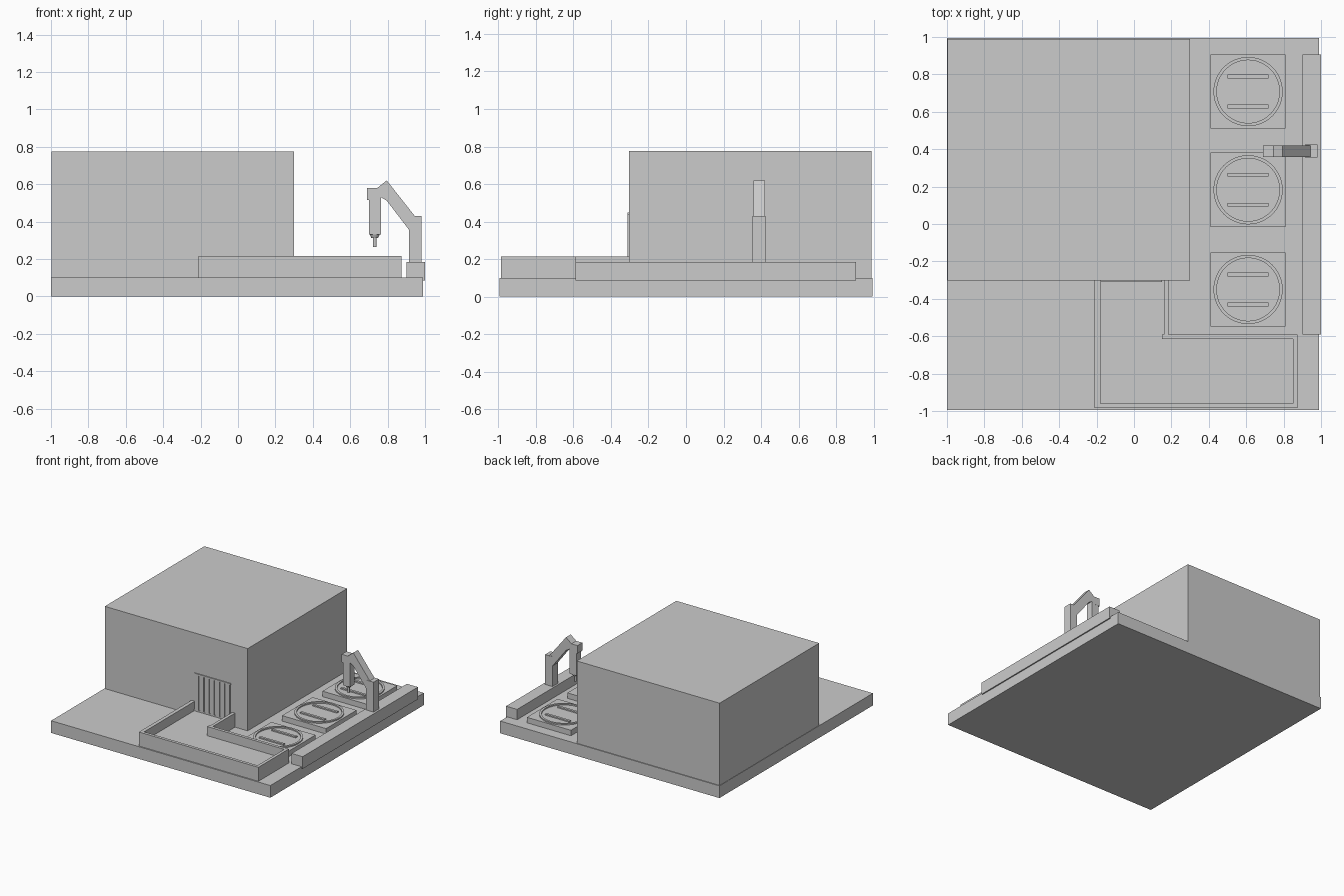
import bpy, bmesh, math
from mathutils import Matrix, Vector

if "Cube" in bpy.data.objects:
    bpy.data.objects.remove(bpy.data.objects["Cube"])


def make_object(name, bm):
    bmesh.ops.recalc_face_normals(bm, faces=bm.faces)
    mesh = bpy.data.meshes.new(name)
    bm.to_mesh(mesh)
    bm.free()
    obj = bpy.data.objects.new(name, mesh)
    bpy.context.collection.objects.link(obj)
    return obj


def box(name, x0, x1, y0, y1, z0, z1):
    bm = bmesh.new()
    size = Matrix.Diagonal((x1 - x0, y1 - y0, z1 - z0, 1))
    centre = Matrix.Translation(((x0 + x1) / 2, (y0 + y1) / 2, (z0 + z1) / 2))
    bmesh.ops.create_cube(bm, size=1, matrix=centre @ size)
    return make_object(name, bm)


def prism(name, points, offset):
    bm = bmesh.new()
    face = bm.faces.new([bm.verts.new(p) for p in points])
    new = bmesh.ops.extrude_face_region(bm, geom=[face])["geom"]
    verts = [v for v in new if isinstance(v, bmesh.types.BMVert)]
    bmesh.ops.translate(bm, verts=verts, vec=Vector(offset))
    return make_object(name, bm)


def cone(name, x, y, z0, z1, r0, r1, sides=16):
    bm = bmesh.new()
    bmesh.ops.create_cone(bm, cap_ends=True, segments=sides, radius1=r0, radius2=r1,
                          depth=z1 - z0, matrix=Matrix.Translation((x, y, (z0 + z1) / 2)))
    return make_object(name, bm)


def ring(name, x, y, z0, z1, r0, r1, sides=48):
    bm = bmesh.new()
    loops = []
    for r, z in ((r0, z0), (r1, z0), (r1, z1), (r0, z1)):
        loops.append([bm.verts.new((x + r * math.cos(2 * math.pi * i / sides),
                                    y + r * math.sin(2 * math.pi * i / sides), z))
                      for i in range(sides)])
    for k in range(4):
        a, b = loops[k], loops[(k + 1) % 4]
        for i in range(sides):
            j = (i + 1) % sides
            bm.faces.new((a[i], a[j], b[j], b[i]))
    return make_object(name, bm)


# Ground slab and main building
box("base_slab", -1, 0.99, -0.995, 0.995, 0, 0.10)
box("building", -0.997, 0.30, -0.303, 0.988, 0.10, 0.775)

# L-shaped walled yard in front of the door
outer = [(-.21, -.30), (-.21, -.985), (.875, -.985), (.875, -.59), (.185, -.59), (.185, -.30)]
inner = [(.16, -.30), (.16, -.59), (.15, -.59), (.15, -.615),
         (.85, -.615), (.85, -.96), (-.18, -.96), (-.18, -.30)]
prism("yard_wall", [(x, y, 0.10) for x, y in outer + inner], (0, 0, 0.115))
prism("yard_floor", [(x, y, 0.10) for x, y in inner], (0, 0, 0.04))

# Barred door on the building front
for label, z in (("bottom", 0.14), ("top", 0.437)):
    box("door_rail_" + label, -0.18, 0.15, -0.311, -0.30, z, z + 0.012)
bars = 7
pitch = 0.33 / bars
for i in range(bars):
    x = -0.18 + i * pitch
    box(f"door_bar_{i + 1}", x + 0.005, x + pitch - 0.008, -0.311, -0.30, 0.14, 0.445)

# Landing pads with raised ring and two skid strips
for i, y in enumerate((-0.35, 0.183, 0.708)):
    n = i + 1
    box(f"landing_pad_{n}", 0.41, 0.81, y - 0.198, y + 0.198, 0.10, 0.145)
    ring(f"pad_ring_{n}", 0.61, y, 0.144, 0.155, 0.168, 0.185)
    for s in (-1, 1):
        yc = y + s * 0.08
        box(f"pad_strip_{n}_{'left' if s < 0 else 'right'}",
            0.50, 0.72, yc - 0.01, yc + 0.01, 0.144, 0.155)

# Side rail carrying the crane
box("crane_rail", 0.90, 1.0, -0.59, 0.905, 0.085, 0.185)

# Crane: post, bent arm, drop column and nozzle
box("crane_post", 0.915, 0.982, 0.355, 0.425, 0.185, 0.43)
arm = [(.69, .58), (.745, .58), (.795, .62), (.945, .43), (.945, .355), (.915, .355),
       (.795, .512), (.765, .53), (.76, .515), (.69, .515)]
prism("crane_arm", [(x, 0.359, z) for x, z in arm], (0, 0.062, 0))
box("crane_drop_column", 0.70, 0.765, 0.36, 0.42, 0.33, 0.53)
cone("nozzle_collar", 0.731, 0.39, 0.312, 0.33, 0.018, 0.026)
cone("nozzle_tip", 0.731, 0.39, 0.265, 0.314, 0.009, 0.010)
